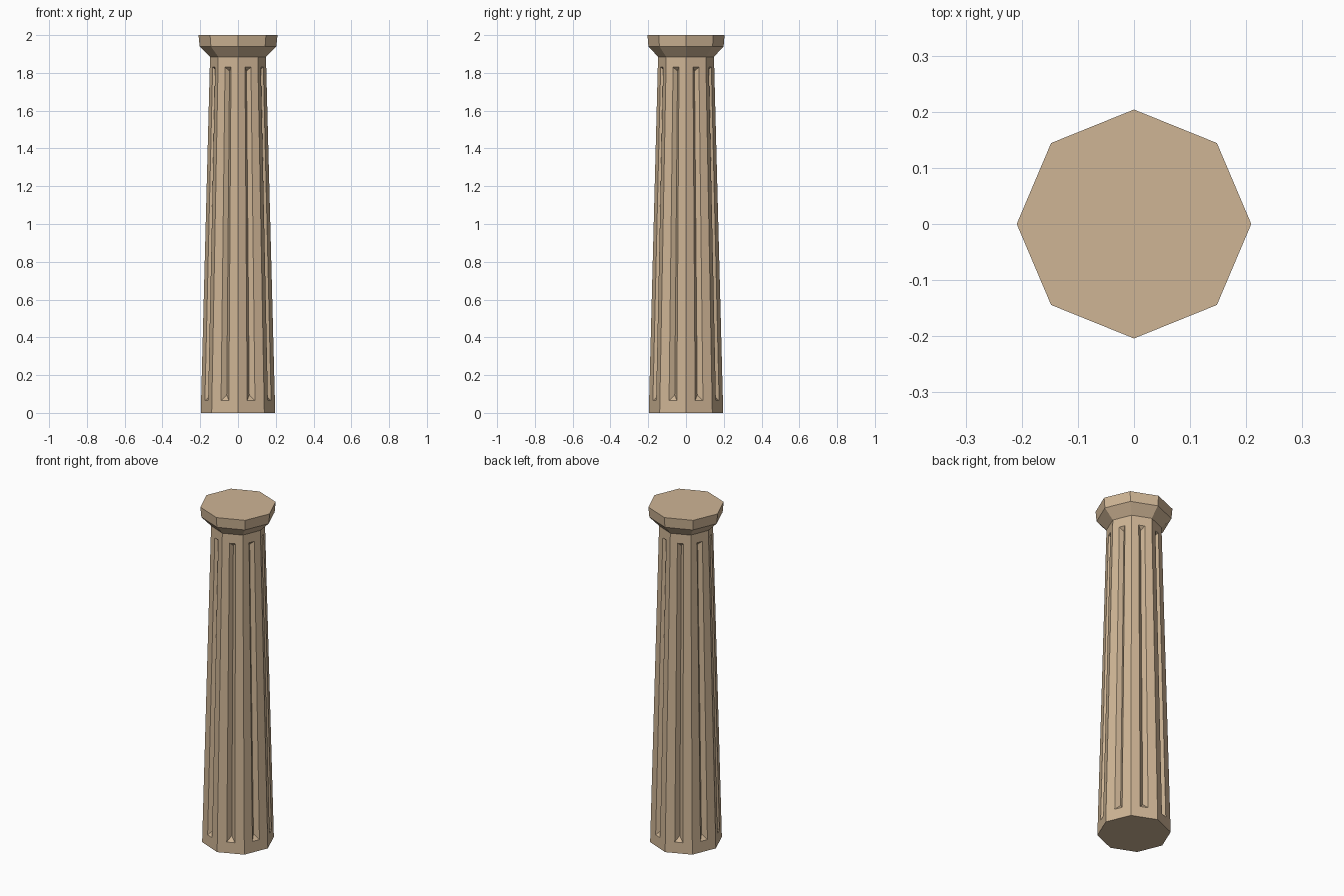
import bpy, bmesh, math
from mathutils import Vector

if "Cube" in bpy.data.objects:
    bpy.data.objects.remove(bpy.data.objects["Cube"])

SIDES = 8
stone = bpy.data.materials.new("sandstone")
stone.diffuse_color = (0.62, 0.46, 0.30, 1)
stone.use_nodes = True
stone.node_tree.nodes["Principled BSDF"].inputs["Base Color"].default_value = stone.diffuse_color


def ring(rx, ry, z):
    return [Vector((rx * math.cos(2 * math.pi * i / SIDES),
                    ry * math.sin(2 * math.pi * i / SIDES), z)) for i in range(SIDES)]


def finish(bm, name):
    bmesh.ops.remove_doubles(bm, verts=bm.verts, dist=1e-5)
    bmesh.ops.recalc_face_normals(bm, faces=bm.faces)
    me = bpy.data.meshes.new(name)
    bm.to_mesh(me)
    bm.free()
    me.materials.append(stone)
    ob = bpy.data.objects.new(name, me)
    bpy.context.collection.objects.link(ob)


def face(bm, pts):
    bm.faces.new([bm.verts.new(p) for p in pts])


# Tapered octagonal shaft with a V-shaped flute cut into every side
H = 1.885
low, high = ring(0.197, 0.197, 0), ring(0.148, 0.148, H)
bm = bmesh.new()
face(bm, low[::-1])
face(bm, high)
for i in range(SIDES):
    j = (i + 1) % SIDES
    a, b, c, d = low[i], low[j], high[j], high[i]
    inward = -(b - a).cross(d - a).normalized()

    def on_side(u, z, depth=0):
        t = z / H
        return a.lerp(d, t).lerp(b.lerp(c, t), u) + inward * depth

    z0, z1, w = 0.065, 1.83, 0.15
    p, q = on_side(0.5 - w, z0), on_side(0.5 + w, z0)
    r, s = on_side(0.5 + w, z1), on_side(0.5 - w, z1)
    v0, v1 = on_side(0.5, z0 + 0.03, 0.024), on_side(0.5, z1 - 0.02, 0.021)
    for f in ((a, b, q, p), (b, c, r, q), (c, d, s, r), (d, a, p, s),
              (p, q, v0), (q, r, v1, v0), (r, s, v1), (s, p, v0, v1)):
        face(bm, f)
finish(bm, "fluted_shaft")

# Flared octagonal capital
bm = bmesh.new()
rings = [ring(0.148, 0.148, H), ring(0.203, 0.199, 1.94), ring(0.209, 0.204, 2.0)]
for lo, hi in zip(rings, rings[1:]):
    for i in range(SIDES):
        j = (i + 1) % SIDES
        face(bm, (lo[i], lo[j], hi[j], hi[i]))
face(bm, rings[0][::-1])
face(bm, rings[-1])
finish(bm, "capital")
